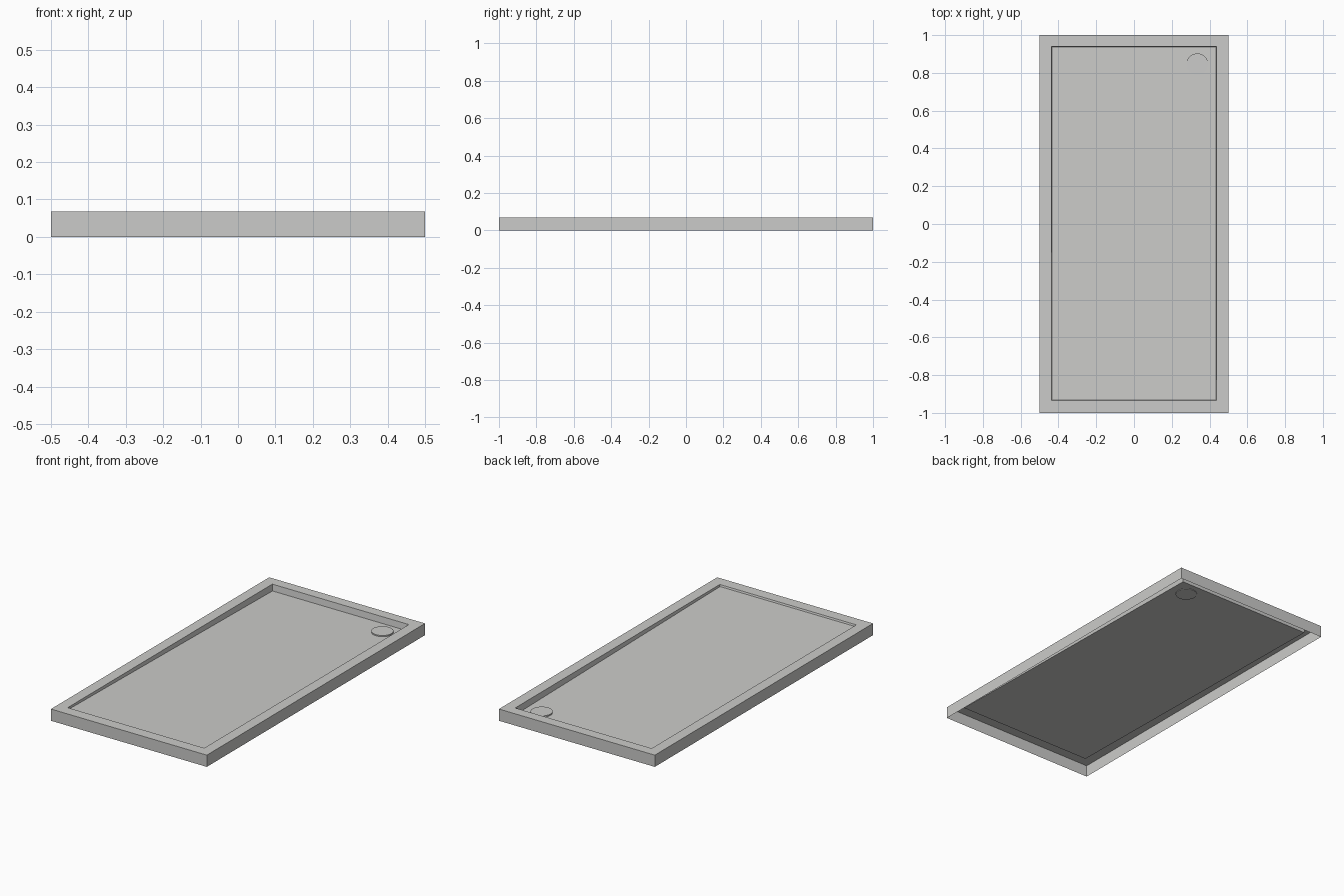
import bpy
import bmesh

if "Cube" in bpy.data.objects:
    bpy.data.objects.remove(bpy.data.objects["Cube"], do_unlink=True)

grey = bpy.data.materials.new("pale warm grey")
grey.use_nodes = True
colour = (0.6, 0.6, 0.585, 1)
grey.diffuse_color = colour
grey.node_tree.nodes["Principled BSDF"].inputs["Base Color"].default_value = colour

HEIGHT = 0.068
FLOOR_FRONT, FLOOR_BACK = 0.058, 0.031


def add_object(name, bm):
    bm.normal_update()
    mesh = bpy.data.meshes.new(name)
    bm.to_mesh(mesh)
    bm.free()
    mesh.materials.append(grey)
    obj = bpy.data.objects.new(name, mesh)
    bpy.context.collection.objects.link(obj)
    return obj


def ring(bm, half_x, front, back, z_front, z_back):
    """Rectangle of vertices, counter-clockwise from above."""
    return [bm.verts.new(p) for p in (
        (-half_x, front, z_front), (half_x, front, z_front),
        (half_x, back, z_back), (-half_x, back, z_back))]


# Tray: open-bottomed skirt, flat rim, recess walls and a floor falling to the back
bm = bmesh.new()
rings = [
    ring(bm, 0.5, -1, 1, 0, 0),
    ring(bm, 0.5, -1, 1, HEIGHT, HEIGHT),
    ring(bm, 0.438, -0.935, 0.94, HEIGHT, HEIGHT),
    ring(bm, 0.434, -0.932, 0.936, FLOOR_FRONT, FLOOR_BACK),
]
for lower, upper in zip(rings, rings[1:]):
    for i in range(4):
        j = (i + 1) % 4
        bm.faces.new((lower[i], lower[j], upper[j], upper[i]))
bm.faces.new(rings[-1])
add_object("shower_tray", bm)

# Drain cover: round disc set into the floor in the back corner
bm = bmesh.new()
bmesh.ops.create_cone(bm, cap_ends=True, segments=32,
                      radius1=0.058, radius2=0.058, depth=0.012)
drain = add_object("drain_cover", bm)
drain.location = (0.335, 0.845, 0.034)
for face in drain.data.polygons:
    face.use_smooth = abs(face.normal.z) < 0.5
for edge in drain.data.edges:
    a, b = (drain.data.vertices[v].co.z for v in edge.vertices)
    edge.use_edge_sharp = abs(a - b) < 0.001
